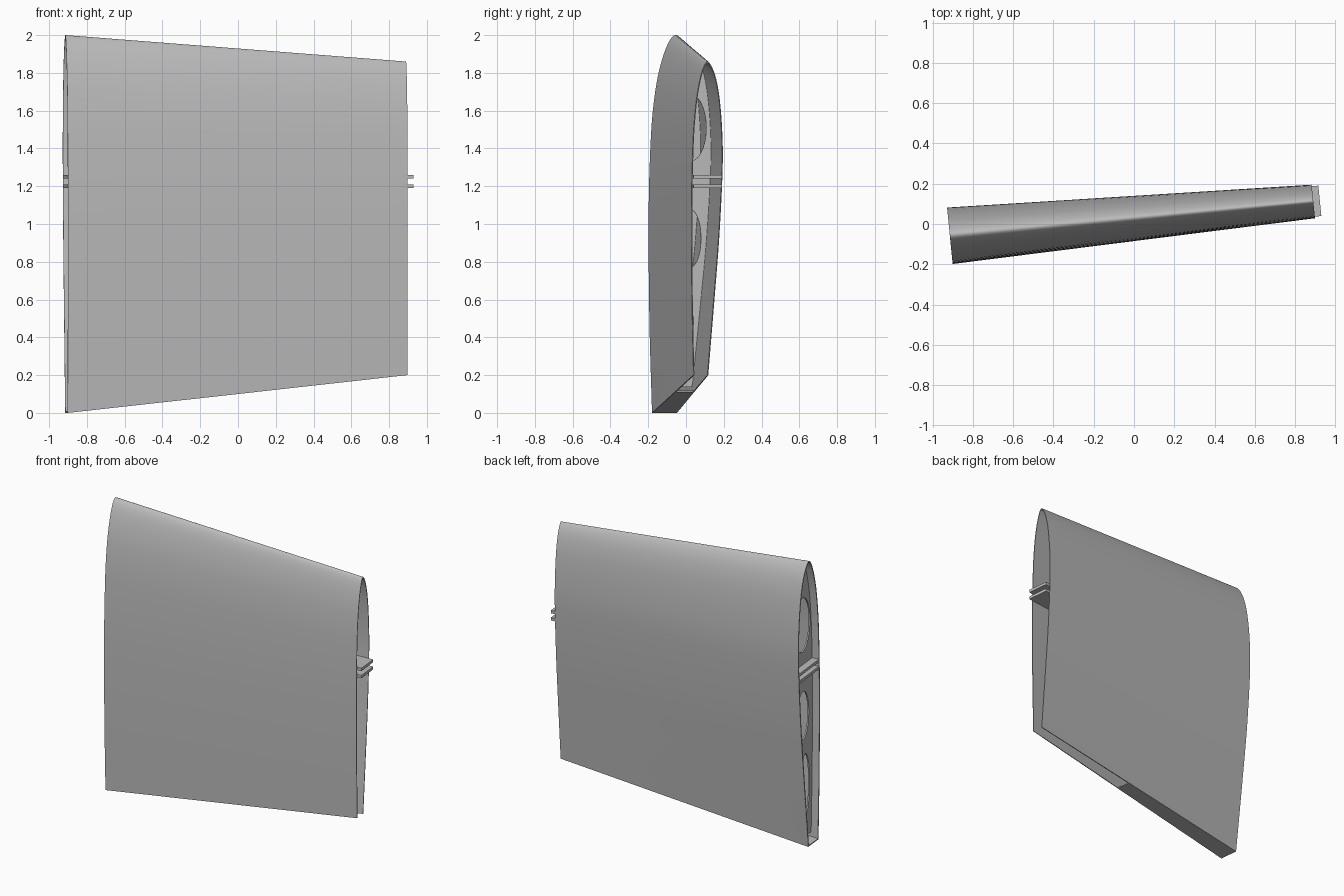
import bpy, bmesh, math
from mathutils import Vector

if "Cube" in bpy.data.objects:
    bpy.data.objects.remove(bpy.data.objects["Cube"], do_unlink=True)

grey = bpy.data.materials.new("light_grey_metal")
grey.use_nodes = True
grey.diffuse_color = (0.5, 0.5, 0.5, 1)
grey.node_tree.nodes["Principled BSDF"].inputs["Base Color"].default_value = (0.5, 0.5, 0.5, 1)

# Section at the wide end: (offset from centre line, chord fraction), back edge over the nose to the front edge
SECTION = [(0.01, 0), (0.065, 0.24), (0.11, 0.45), (0.138, 0.66), (0.134, 0.78), (0.112, 0.88),
           (0.08, 0.945), (0.04, 0.985), (0, 1), (-0.04, 0.975), (-0.08, 0.915), (-0.108, 0.84),
           (-0.128, 0.73), (-0.14, 0.53), (-0.136, 0.25), (-0.122, 0)]


def smooth_path(points, steps=5):
    """Catmull-Rom curve through the points."""
    p = [Vector(q) for q in points]
    p = [2 * p[0] - p[1]] + p + [2 * p[-1] - p[-2]]
    out = []
    for a, b, c, d in zip(p, p[1:], p[2:], p[3:]):
        for i in range(steps):
            t = i / steps
            out.append(0.5 * (2 * b + (c - a) * t + (2 * a - 5 * b + 4 * c - d) * t * t
                              + (3 * b - a - 3 * c + d) * t ** 3))
    return out + [p[-2]]


def lerp(a, b, t):
    return a + (b - a) * t


def place(off, f, t):
    """Section point at span fraction t, from wide end to narrow end."""
    off *= lerp(1, 0.595, t)
    return Vector((lerp(-0.914, 0.89, t) - 0.1 * off, lerp(-0.058, 0.112, t) + off,
                   lerp(lerp(0, 0.2, t), lerp(2, 1.86, t), f)))


def finish(name, bm, thickness=0, offset=-1, smooth=False):
    bmesh.ops.recalc_face_normals(bm, faces=bm.faces)
    mesh = bpy.data.meshes.new(name)
    bm.to_mesh(mesh)
    bm.free()
    ob = bpy.data.objects.new(name, mesh)
    bpy.context.collection.objects.link(ob)
    mesh.materials.append(grey)
    if thickness:
        mod = ob.modifiers.new("thickness", "SOLIDIFY")
        mod.thickness, mod.offset = thickness, offset
    if smooth:
        bpy.ops.object.select_all(action="DESELECT")
        ob.select_set(True)
        bpy.context.view_layer.objects.active = ob
        bpy.ops.object.shade_smooth_by_angle(angle=math.radians(35))
    return ob


profile = smooth_path(SECTION)


# Hollow skin, open at both ends
def inset_profile(depth):
    out = []
    for i, p in enumerate(profile):
        d = profile[min(i + 1, len(profile) - 1)] - profile[max(i - 1, 0)]
        n = Vector((-d.y * 2, d.x)).normalized()
        out.append(Vector((p.x + n.x * depth, p.y + n.y * depth / 2)))
    return out


bm = bmesh.new()
inner = inset_profile(0.008)
inner[0].y = inner[-1].y = 0
loop = profile + inner[::-1]
rings = [[bm.verts.new(place(p.x, p.y, t)) for p in loop] for t in (0, 0.5, 1)]
for r, s in zip(rings, rings[1:]):
    for i in range(len(loop)):
        j = (i + 1) % len(loop)
        bm.faces.new((r[i], r[j], s[j], s[i]))
half = len(profile)
for r in (rings[0], rings[-1]):
    for i in range(half - 1):
        bm.faces.new((r[i], r[i + 1], r[-2 - i], r[-1 - i]))
finish("wing_skin", bm, smooth=True)


# Ribs with oval lightening holes
def rib(name, t, holes):
    bm = bmesh.new()
    edges = []

    def add_loop(points):
        vs = [bm.verts.new(place(x, f, t)) for x, f in points]
        edges.extend(bm.edges.new((a, b)) for a, b in zip(vs, vs[1:] + vs[:1]))

    add_loop([(p.x, max(p.y, 0.02)) for p in inset_profile(0.006)])
    for x, f, rx, rf in holes:
        angles = [math.tau * i / 28 for i in range(28)]
        add_loop([(x + rx * math.cos(a), f + rf * math.sin(a)) for a in angles])
    bmesh.ops.triangle_fill(bm, edges=edges, use_beauty=True, use_dissolve=False)
    finish(name, bm, 0.01, 0)


HOLES = [(0, 0.77, 0.1, 0.095), (-0.01, 0.45, 0.075, 0.085), (-0.04, 0.2, 0.055, 0.11)]
rib("wide_end_rib", 0.03, HOLES)
rib("middle_rib", 0.5, HOLES)

# Twin spar caps, passing out through the narrow end
for name, z in (("upper_spar_cap", 1.25), ("lower_spar_cap", 1.2)):
    bm = bmesh.new()
    bmesh.ops.create_cube(bm, size=1)
    for v in bm.verts:
        t = 0 if v.co.x < 0 else 1.018
        p = place(math.copysign(0.128, v.co.y), 0.5, t)
        v.co = (p.x, p.y, z + math.copysign(0.01, v.co.z))
    finish(name, bm)

# Closing strip along the wide half of the trailing edge
bm = bmesh.new()
corners = [place(x, 0.002, t) for x, t in ((-0.12, 0), (0.006, 0), (0.006, 0.55), (-0.12, 0.55))]
bm.faces.new([bm.verts.new(c) for c in corners])
finish("trailing_edge_strip", bm, 0.008, 0)
